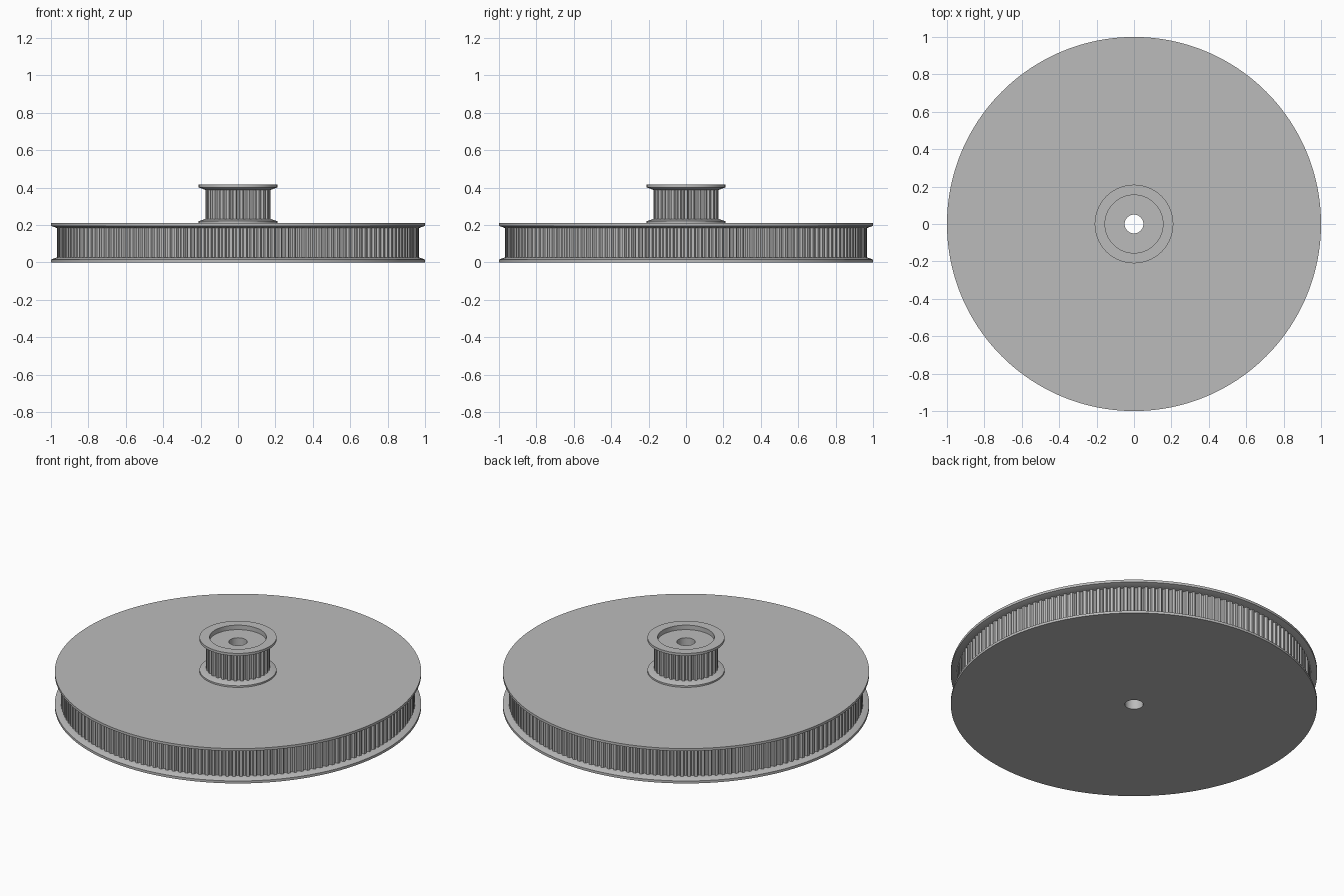
import bpy
import bmesh
from math import cos, sin, pi, radians

cube = bpy.data.objects.get("Cube")
if cube:
    bpy.data.objects.remove(cube, do_unlink=True)

GREY = (0.5, 0.5, 0.5, 1.0)
grey = bpy.data.materials.new("light grey plastic")
grey.use_nodes = True
grey.diffuse_color = GREY
grey.node_tree.nodes["Principled BSDF"].inputs["Base Color"].default_value = GREY

BORE = 0.05
RIM = 0.015        # straight part of a flange
FLANGE = 0.027     # full flange height including its bevel
TOOTH_DEPTH = 0.0145
# Rounded belt groove: (fraction of pitch, fraction of depth)
GROOVE = [(0.2, 0), (0.26, 0.55), (0.36, 0.9), (0.5, 1),
          (0.64, 0.9), (0.74, 0.55), (0.8, 0)]


def ring_solid(name, loops):
    """Closed ring-shaped solid from a cycle of point loops of equal length."""
    bm = bmesh.new()
    rings = [[bm.verts.new(p) for p in loop] for loop in loops]
    n = len(rings[0])
    for k, a in enumerate(rings):
        b = rings[(k + 1) % len(rings)]
        for i in range(n):
            j = (i + 1) % n
            bm.faces.new((a[i], a[j], b[j], b[i]))
    bmesh.ops.recalc_face_normals(bm, faces=bm.faces)
    mesh = bpy.data.meshes.new(name)
    bm.to_mesh(mesh)
    bm.free()
    mesh.materials.append(grey)
    obj = bpy.data.objects.new(name, mesh)
    bpy.context.collection.objects.link(obj)
    bpy.ops.object.select_all(action='DESELECT')
    obj.select_set(True)
    bpy.context.view_layer.objects.active = obj
    bpy.ops.object.shade_smooth_by_angle(angle=radians(30))
    return obj


def lathe(name, profile, segments=192):
    angles = [2 * pi * i / segments for i in range(segments)]
    return ring_solid(name, [[(r * cos(a), r * sin(a), z) for a in angles]
                             for r, z in profile])


def toothed_drum(name, teeth, radius, z0, z1):
    polar = [(2 * pi * (t + f) / teeth, radius - d * TOOTH_DEPTH)
             for t in range(teeth) for f, d in GROOVE]

    def outer(z):
        return [(r * cos(a), r * sin(a), z) for a, r in polar]

    def inner(z):
        return [(BORE * cos(a), BORE * sin(a), z) for a, r in polar]

    return ring_solid(name, [inner(z0), outer(z0), outer(z1), inner(z1)])


def pulley(name, teeth, tooth_radius, flange_radius, z0, z1, top_hole):
    # Drum between two bevelled flanges; a wide top hole leaves a recess
    toothed_drum(name + "_toothed_drum", teeth, tooth_radius,
                 z0 + FLANGE, z1 - FLANGE)
    for part, z, up, hole in (("lower", z0, 1, BORE), ("upper", z1, -1, top_hole)):
        lathe(f"{name}_{part}_flange", [
            (hole, z), (flange_radius, z), (flange_radius, z + up * RIM),
            (tooth_radius, z + up * FLANGE), (hole, z + up * FLANGE)])


pulley("large_pulley", 160, 0.967, 1.0, 0.0, 0.21, BORE)
pulley("small_pulley", 30, 0.175, 0.21, 0.205, 0.415, 0.155)
